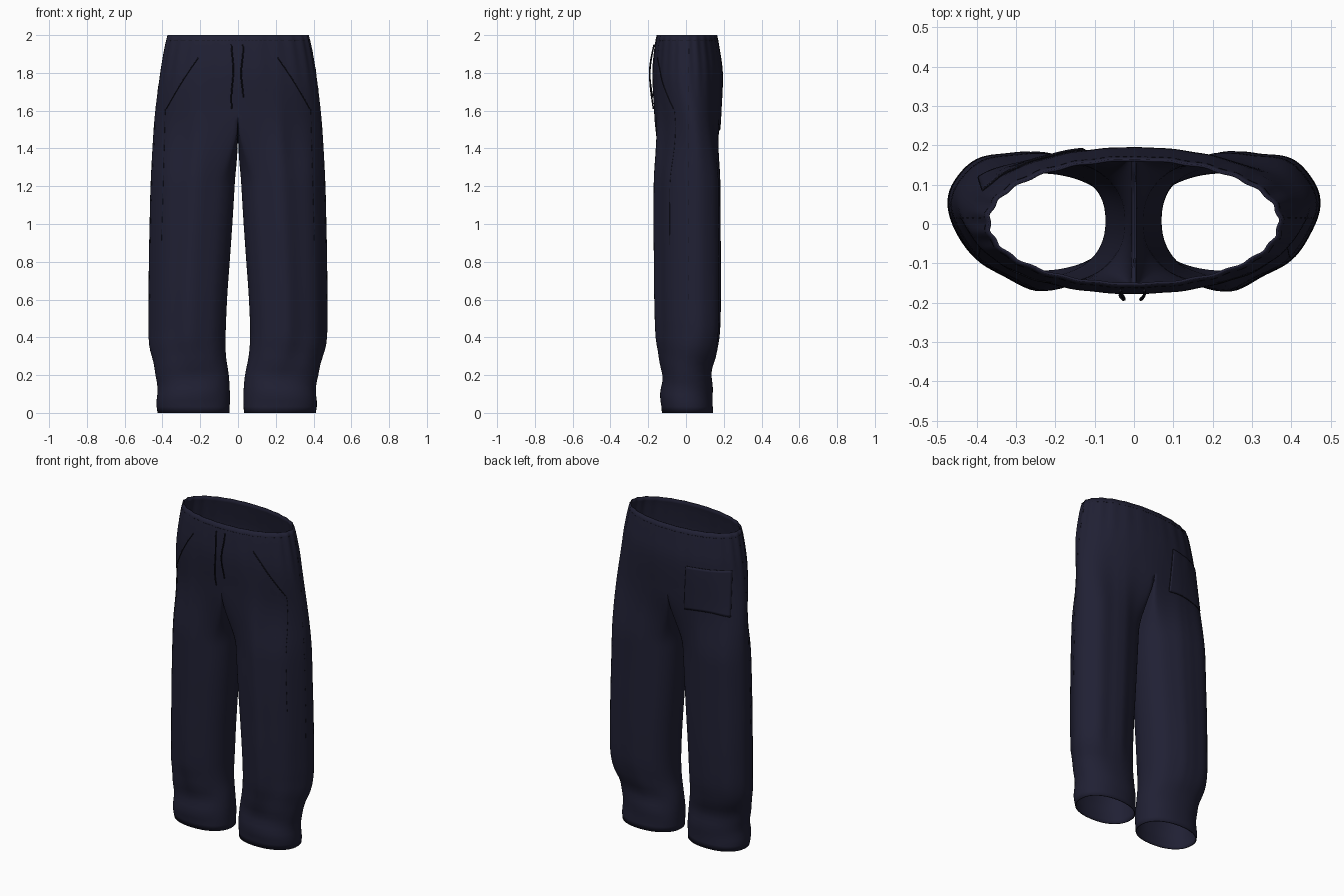
import bpy, bmesh, math
from mathutils import Vector
from mathutils.bvhtree import BVHTree

if "Cube" in bpy.data.objects:
    bpy.data.objects.remove(bpy.data.objects["Cube"])


def material(name, rgb):
    m = bpy.data.materials.new(name)
    m.use_nodes = True
    m.diffuse_color = (*rgb, 1)
    b = m.node_tree.nodes["Principled BSDF"]
    b.inputs["Base Color"].default_value = (*rgb, 1)
    b.inputs["Roughness"].default_value = 0.9
    return m


navy = material("navy cloth", (0.0145, 0.0145, 0.034))
dark = material("dark thread", (0.007, 0.007, 0.013))

# Leg and hip outline: height, outer x, inner x, front y, back y
OUTLINE = [
    (0, .42, .038, -.13, .14), (.1, .422, .036, -.135, .143),
    (.2, .427, .043, -.126, .135), (.3, .455, .06, -.143, .155),
    (.4, .472, .065, -.156, .173), (.6, .473, .058, -.163, .18),
    (.8, .472, .044, -.165, .18), (1, .468, .03, -.167, .178),
    (1.2, .463, .018, -.166, .177), (1.4, .453, .008, -.165, .177),
    (1.58, .44, .002, -.168, .187), (1.8, .412, 0, -.178, .195),
    (1.95, .385, 0, -.165, .175), (2, .372, 0, -.155, .165)]
CROTCH = 1.58
ARC, INNER = 72, 16


def smooth(a, b, v):
    t = max(0, min(1, (v - a) / (b - a)))
    return t * t * (3 - 2 * t)


def outline(z):
    """Smoothly interpolated outline row at height z."""
    i = max(k for k in range(len(OUTLINE) - 1) if OUTLINE[k][0] <= z + 1e-6)
    last = len(OUTLINE) - 1
    a, b, c, d = (OUTLINE[max(0, min(last, i + k))] for k in (-1, 0, 1, 2))
    h = c[0] - b[0]
    t = (z - b[0]) / h
    row = []
    for k in range(1, 5):
        m0 = (c[k] - a[k]) / (c[0] - a[0]) * h
        m1 = (d[k] - b[k]) / (d[0] - b[0]) * h
        row.append((2*t**3 - 3*t*t + 1) * b[k] + (t**3 - 2*t*t + t) * m0
                   + (3*t*t - 2*t**3) * c[k] + (t**3 - t*t) * m1)
    return row


def oval(angle, power):
    c, s = math.cos(angle), math.sin(angle)
    return (math.copysign(abs(c) ** (2 / power), c),
            math.copysign(abs(s) ** (2 / power), s))


def ring(z, side):
    """Points round one leg; above the crotch only the outer arc."""
    xo, xi, yf, yb = outline(z)
    cx, w, cy, d = (xo + xi) / 2, (xo - xi) / 2, (yf + yb) / 2, (yb - yf) / 2
    f = smooth(1.2, CROTCH, z)
    mid = smooth(.15, .45, z) * (1 - smooth(1.35, 1.8, z))
    gather = smooth(1.6, 1.95, z)
    sway = -.007 * (1 - smooth(.1, .5, z))
    pts = []
    for i in range(ARC + 1):
        u = i / ARC
        lx, ly = oval(math.radians(-135 + 270 * u), 2.2)
        hx, hy = oval(math.radians(-90 + 180 * u), 2.05)
        x = (cx + w * lx) * (1 - f) + xo * max(0, hx) * f
        y = cy + d * (ly * (1 - f) + hy * f)
        # The outer side of each leg is narrower and sits further back
        e = max(0, lx)
        y = cy + (y - cy) * (1 - .25 * mid * e * e) + .045 * mid * e
        # Long soft folds, with small gathers under the waistband
        fold = (.008 if side > 0 else .006) * mid * (1 - lx ** 4) \
            * math.cos(math.tau * (lx + .1) / .8)
        fold += .003 * gather * math.sin(75 * u + side)
        fold += .004 * (1 - smooth(.2, .45, z)) * math.sin(40 * z + 6 * u + 3)
        fold *= math.sin(math.pi * u) ** .5 if 0 < i < ARC else 0
        out = Vector((x - cx * (1 - f), (y - cy) * 1.5)).normalized()
        if i in (0, ARC) and f == 1:
            x = 0
        pts.append((side * (x + out.x * fold) + sway, y + out.y * fold, z))
    if z <= CROTCH + 1e-6:
        for j in range(1, INNER):
            v = j / INNER
            lx, ly = oval(math.radians(135 + 90 * v), 2.2)
            x = (cx + w * lx) * (1 - f)
            y = cy + d * (ly * (1 - f) + math.cos(math.pi * v) * f)
            pts.append((side * x + sway, y, z - .045 * f * math.sin(math.pi * v)))
    return pts


# Trousers: two lofted legs that share a crotch seam and open hips
bm = bmesh.new()
levels = [CROTCH * i / 48 for i in range(49)]
levels += [CROTCH + (2 - CROTCH) * i / 16 for i in range(1, 17)]
for side in (1, -1):
    rows = [[bm.verts.new(p) for p in ring(z, side)] for z in levels]
    for lo, hi in zip(rows, rows[1:]):
        closed = len(hi) > ARC + 1
        n = len(hi) if closed else ARC
        for i in range(n):
            k = (i + 1) % len(hi)
            quad = (lo[i], lo[k], hi[k], hi[i])
            bm.faces.new(quad if side > 0 else quad[::-1])
bmesh.ops.remove_doubles(bm, verts=bm.verts, dist=.0005)
bm.normal_update()
tree = BVHTree.FromBMesh(bm)


def add(name, data, mat):
    ob = bpy.data.objects.new(name, data)
    bpy.context.collection.objects.link(ob)
    data.materials.append(mat)
    return ob


def mesh_part(name, bm, mat, thickness, offset):
    me = bpy.data.meshes.new(name)
    bm.to_mesh(me)
    bm.free()
    me.polygons.foreach_set("use_smooth", [True] * len(me.polygons))
    ob = add(name, me, mat)
    mod = ob.modifiers.new("cloth thickness", "SOLIDIFY")
    mod.thickness, mod.offset = thickness, offset


mesh_part("trousers", bm, navy, .006, -1)


def on_cloth(origin, direction, lift=0):
    """First point hit on the cloth, lifted a little off it."""
    hit = tree.ray_cast(Vector(origin), Vector(direction))[0]
    return hit - Vector(direction) * lift if hit else None


def thread(name, lines, radius):
    cu = bpy.data.curves.new(name, "CURVE")
    cu.dimensions, cu.bevel_depth, cu.bevel_resolution = "3D", radius, 1
    cu.use_fill_caps = True
    for pts in lines:
        pts = [p for p in pts if p is not None]
        if len(pts) < 2:
            continue
        sp = cu.splines.new("POLY")
        sp.points.add(len(pts) - 1)
        for q, p in zip(sp.points, pts):
            q.co = (*p, 1)
    add(name, cu, dark)


def front(x, z, lift=0):
    return on_cloth((x, -1, z), (0, 1, 0), lift)


def back(x, z, lift=0):
    return on_cloth((x, 1, z), (0, -1, 0), lift)


# Slanted front pockets and side seams
for side, label in ((1, "left"), (-1, "right")):
    steps = [i / 24 for i in range(25)]
    thread(label + "_pocket_edge",
           [[front(side * (.21 + .17 * t), 1.88 - .27 * t + .01 * math.sin(3.14 * t))
             for t in steps]], .003)
    thread(label + "_front_seam",
           [[front(side * (.385 + .02 * t), 1.61 - .72 * t) for t in steps]], .001)
    thread(label + "_side_stitches",
           [[on_cloth((side, .015, 1.93 - .1 * k - .03 * t), (-side, 0, 0))
             for t in (0, .5, 1)] for k in range(14)], .0012)

# Waistband stitching
stitches = []
for k in range(60):
    a = math.tau * k / 60
    dash = []
    for t in (0, .03, .06):
        d = Vector((math.cos(a + t), math.sin(a + t), 0))
        dash.append(on_cloth(d + Vector((0, 0, 1.97)), -d))
    stitches.append(dash)
thread("waistband_stitches", stitches, .001)

# Drawstrings hanging from the waistband
for label, x, low in (("right", -.03, 1.61), ("left", .022, 1.67)):
    pts = []
    for i in range(25):
        t = i / 24
        z = 1.95 + (low - 1.95) * t
        pts.append(front(x + .005 * math.sin(7 * t + x * 40), z,
                         .004 + .01 * math.sin(math.pi * t)))
    thread(label + "_drawstring", [pts], .004)

# Patch pocket on the back
COLS, ROWS = 24, 20


def pocket_point(i, j):
    u, v = i / COLS, j / ROWS
    x = -.135 - .25 * u + .02 * (1 - v) * (1 - 1.5 * u)
    z = 1.5 + .28 * v + .012 * math.sin(math.pi * u) * (1 - v)
    return back(x, z, .004)


bm = bmesh.new()
grid = [[bm.verts.new(pocket_point(i, j)) for j in range(ROWS + 1)]
        for i in range(COLS + 1)]
for i in range(COLS):
    for j in range(ROWS):
        bm.faces.new((grid[i][j], grid[i + 1][j], grid[i + 1][j + 1], grid[i][j + 1]))
bm.normal_update()
mesh_part("back_pocket", bm, navy, .007, 0)
edge = [(0, j) for j in range(ROWS, 0, -1)] + [(i, 0) for i in range(COLS)]
edge += [(COLS, j) for j in range(ROWS + 1)]
thread("back_pocket_edge", [[pocket_point(i, j) for i, j in edge]], .003)
thread("back_pocket_opening", [[pocket_point(i, ROWS) for i in range(COLS + 1)]], .002)
